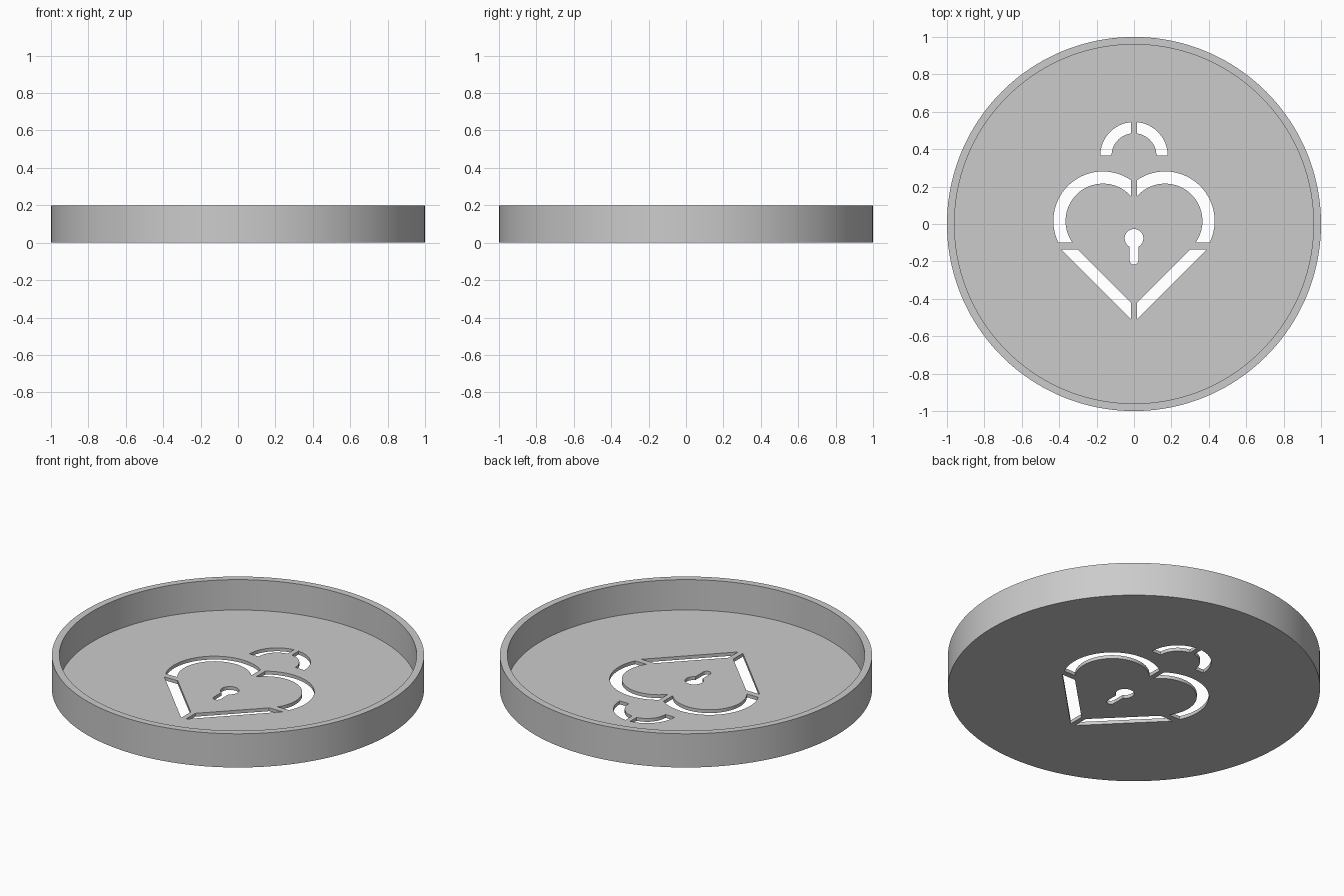
import bpy, bmesh
from math import cos, sin, pi, asin, acos, radians

if "Cube" in bpy.data.objects:
    bpy.data.objects.remove(bpy.data.objects["Cube"], do_unlink=True)

OUTER, INNER, HEIGHT, FLOOR = 1.0, 0.96, 0.2, 0.02
GAP = 0.015      # half width of the bridges on the centre line
SEGMENTS = 160

grey = bpy.data.materials.new("plain_grey")
grey.use_nodes = True
grey.diffuse_color = (0.6, 0.6, 0.6, 1)
grey.node_tree.nodes["Principled BSDF"].inputs["Base Color"].default_value = (0.6, 0.6, 0.6, 1)


def new_object(name, bm):
    bmesh.ops.recalc_face_normals(bm, faces=bm.faces)
    mesh = bpy.data.meshes.new(name)
    bm.to_mesh(mesh)
    bm.free()
    mesh.materials.append(grey)
    obj = bpy.data.objects.new(name, mesh)
    bpy.context.collection.objects.link(obj)
    return obj


def arc(cx, cy, r, start, end, steps=40):
    angles = [start + (end - start) * i / steps for i in range(steps + 1)]
    return [(cx + r * cos(a), cy + r * sin(a)) for a in angles]


def prism(bm, outline):
    """Closed outline extruded right through the floor."""
    face = bm.faces.new([bm.verts.new((x, y, -0.05)) for x, y in outline])
    top = bmesh.ops.extrude_face_region(bm, geom=[face])["geom"]
    bmesh.ops.translate(bm, vec=(0, 0, 0.12),
                        verts=[v for v in top if isinstance(v, bmesh.types.BMVert)])


def band(cx, cy, r_out, r_in, x_cut, y_cut):
    """Curved slot trimmed by a vertical line at x_cut and a level line at y_cut."""
    def edge(r):
        return arc(cx, cy, r, acos((x_cut - cx) / r), pi - asin((y_cut - cy) / r))
    return edge(r_out) + edge(r_in)[::-1]


# Tray: shallow round dish with a thin rim
bm = bmesh.new()
rings = []
for r, z in ((OUTER, 0), (OUTER, HEIGHT), (INNER, HEIGHT), (INNER, FLOOR)):
    rings.append([bm.verts.new((x, y, z)) for x, y in arc(0, 0, r, 0, 2 * pi, SEGMENTS)[:-1]])
for low, high in zip(rings, rings[1:]):
    for i in range(SEGMENTS):
        j = (i + 1) % SEGMENTS
        bm.faces.new((low[i], low[j], high[j], high[i]))
bm.faces.new(rings[0])
bm.faces.new(rings[-1])
tray = new_object("tray", bm)

# Stencil slots: shackle, heart lobes and heart point, mirrored left and right
left_slots = [
    band(0, 0.365, 0.18, 0.12, -GAP, 0.365),
    band(-0.166, 0.016, 0.265, 0.2, -GAP, -0.1),
    [(-0.388, -0.136), (-0.3, -0.136), (-GAP, -0.421), (-GAP, -0.511)],
]
bm = bmesh.new()
for slot in left_slots:
    prism(bm, slot)
    prism(bm, [(-x, y) for x, y in slot])

# Keyhole: round head with a round-ended slot below
neck = asin(0.023 / 0.05)
prism(bm, arc(0, -0.077, 0.05, neck - pi / 2, 1.5 * pi - neck)
      + arc(0, -0.194, 0.023, pi, 2 * pi, 16))
cutter = new_object("stencil_cutter", bm)
cutter.hide_render = True

# Cut the slots through the floor
cut = tray.modifiers.new("stencil", "BOOLEAN")
cut.operation, cut.solver, cut.object = "DIFFERENCE", "EXACT", cutter
bpy.ops.object.select_all(action="DESELECT")
tray.select_set(True)
bpy.context.view_layer.objects.active = tray
bpy.ops.object.modifier_apply(modifier=cut.name)
bpy.data.objects.remove(cutter, do_unlink=True)
bpy.ops.object.shade_smooth_by_angle(angle=radians(30))
